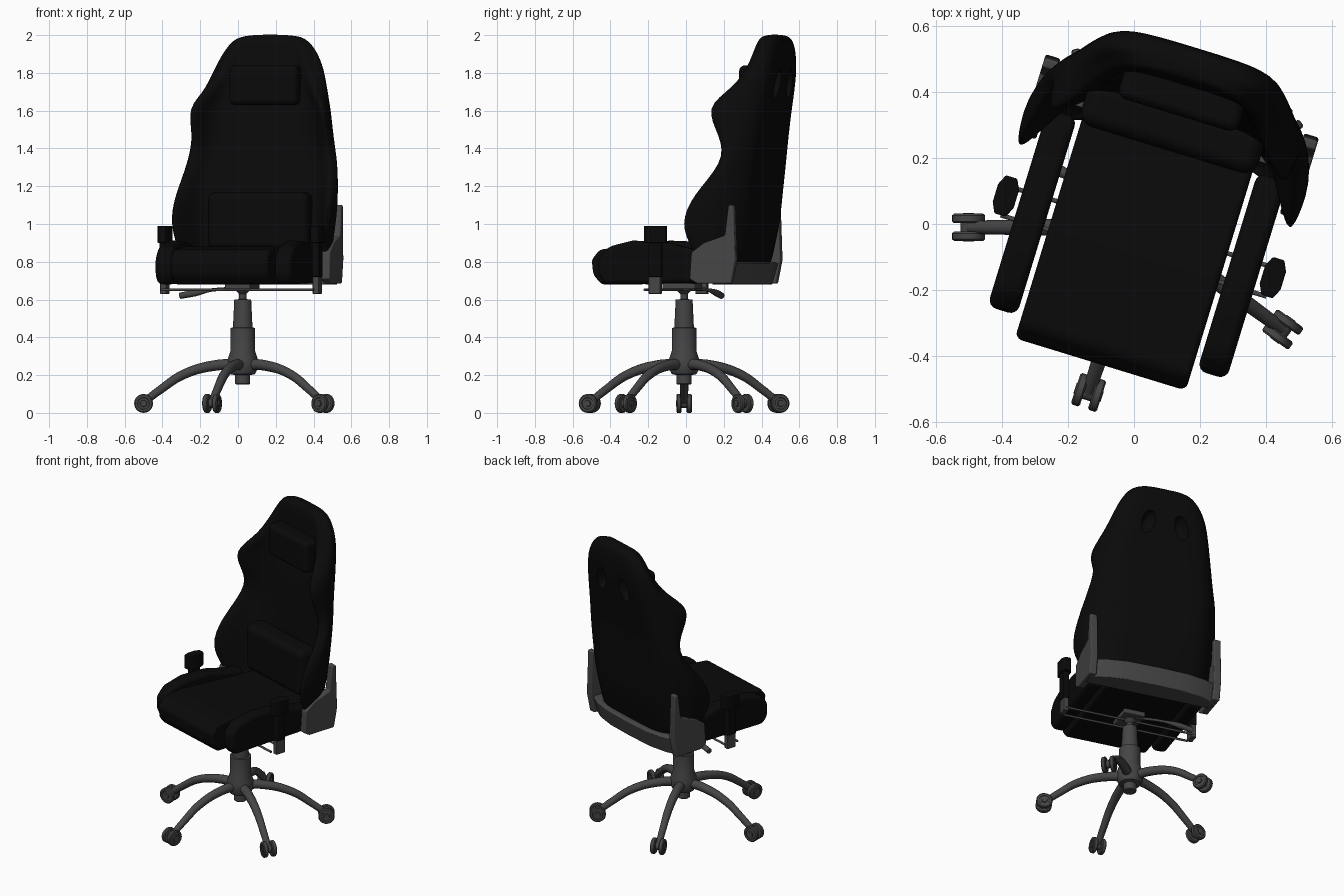
import bpy, math
from mathutils import Matrix, Vector

if "Cube" in bpy.data.objects:
    bpy.data.objects.remove(bpy.data.objects["Cube"])

# The whole chair is turned a little about its column
PLACE = Matrix.Translation((0.025, -0.01, 0)) @ Matrix.Rotation(math.radians(-17), 4, 'Z')


def material(name, value):
    m = bpy.data.materials.new(name)
    m.use_nodes = True
    colour = (value, value, value, 1)
    m.diffuse_color = colour
    bsdf = next(n for n in m.node_tree.nodes if n.type == 'BSDF_PRINCIPLED')
    bsdf.inputs["Base Color"].default_value = colour
    bsdf.inputs["Roughness"].default_value = 0.7
    return m


BLACK = material("black_upholstery", 0.003)
GREY = material("dark_grey_plastic", 0.06)


def finish(name, data, mat, local=Matrix()):
    ob = bpy.data.objects.new(name, data)
    bpy.context.collection.objects.link(ob)
    data.materials.append(mat)
    ob.matrix_world = PLACE @ local
    return ob


def smooth_by_angle(ob, degrees=35):
    bpy.ops.object.select_all(action='DESELECT')
    ob.select_set(True)
    bpy.context.view_layer.objects.active = ob
    bpy.ops.object.shade_smooth_by_angle(angle=math.radians(degrees))


def loft(name, rings, mat, local=Matrix(), bevel=0):
    """Skin closed rings of equal length and cap both ends."""
    n = len(rings[0])
    verts = [p for ring in rings for p in ring]
    faces = [tuple(range(n))[::-1], tuple(range(len(verts) - n, len(verts)))]
    for r in range(len(rings) - 1):
        for i in range(n):
            a, b = r * n + i, r * n + (i + 1) % n
            faces.append((a, b, b + n, a + n))
    mesh = bpy.data.meshes.new(name)
    mesh.from_pydata(verts, [], faces)
    bm = bmesh.new()
    bm.from_mesh(mesh)
    bmesh.ops.recalc_face_normals(bm, faces=bm.faces)
    bm.to_mesh(mesh)
    bm.free()
    ob = finish(name, mesh, mat, local)
    if bevel:
        mesh.shade_smooth()
        mod = ob.modifiers.new("round", 'BEVEL')
        mod.width, mod.segments, mod.harden_normals = bevel, 4, True
    return ob


def side_profile(name, points, u0, u1, mat, bevel):
    """Extrude a (y, z) outline across x."""
    return loft(name, [[(u, y, z) for y, z in points] for u in (u0, u1)], mat, bevel=bevel)


def box(name, lo, hi, mat, bevel):
    outline = [(lo[1], lo[2]), (hi[1], lo[2]), (hi[1], hi[2]), (lo[1], hi[2])]
    return side_profile(name, outline, lo[0], hi[0], mat, bevel)


def lathe(name, profile, mat, local=Matrix(), sides=24):
    turn = [math.tau * i / sides for i in range(sides)]
    rings = [[(r * math.cos(t), r * math.sin(t), z) for t in turn] for r, z in profile]
    ob = loft(name, rings, mat, local)
    smooth_by_angle(ob)
    return ob


def tube(name, points, radii, mat, local=Matrix()):
    curve = bpy.data.curves.new(name, 'CURVE')
    curve.dimensions = '3D'
    curve.bevel_depth, curve.bevel_resolution, curve.use_fill_caps = 1, 4, True
    spline = curve.splines.new('BEZIER')
    spline.bezier_points.add(len(points) - 1)
    for bp, p, r in zip(spline.bezier_points, points, radii):
        bp.co, bp.radius = p, r
        bp.handle_left_type = bp.handle_right_type = 'AUTO'
    return finish(name, curve, mat, local)


def mirrored(half):
    return half + [(-u, v) for u, v in reversed(half) if u > 0]


import bmesh

# Backrest: height, back width, back, side width, side, wing tip x, tip y, inner x, front
SECTIONS = [
    (.71, .29, .40, .39, .31, .37, .24, .30, .33),
    (.87, .30, .43, .415, .31, .405, .15, .30, .35),
    (1.0, .32, .46, .45, .29, .43, .095, .31, .36),
    (1.15, .34, .47, .46, .29, .425, .16, .31, .37),
    (1.33, .33, .49, .43, .36, .385, .33, .29, .39),
    (1.46, .32, .505, .40, .38, .36, .30, .27, .40),
    (1.62, .31, .53, .38, .38, .375, .21, .27, .42),
    (1.72, .29, .55, .35, .42, .29, .35, .21, .44),
    (1.85, .26, .567, .31, .48, .24, .43, .17, .45),
    (1.96, .20, .567, .24, .50, .19, .45, .13, .455),
    (2.005, .13, .55, .16, .505, .13, .47, .08, .47),
]
rings = []
for z, wb, vb, w, vm, ut, vt, ui, vf in SECTIONS:
    half = [(0, vb), (wb * .6, vb), (wb, vb - .01), (w, vm), (ut + .015, vt + .03),
            (ut, vt), (ut - .05, vt + (vf - vt) * .35), (ui, vf), (0, vf)]
    rings.append([(u, v, z) for u, v in mirrored(half)])
backrest = loft("backrest", rings, BLACK)
backrest.data.shade_smooth()
backrest.modifiers.new("soften", 'SUBSURF').levels = 2
backrest.modifiers["soften"].render_levels = 2

# Two slanted hollows in the rear of the headrest
for side in (-1, 1):
    tilt = Matrix.Rotation(side * -0.25, 4, 'Y') @ Matrix.Diagonal((.045, .09, .08, 1))
    arcs = [math.pi * (k / 10 - .5) for k in range(1, 10)]
    cutter = lathe("hollow_cutter", [(math.cos(a), math.sin(a)) for a in arcs], BLACK,
                   Matrix.Translation((side * .11, .565, 1.74)) @ tilt)
    cutter.hide_render = True
    cut = backrest.modifiers.new("hollow", 'BOOLEAN')
    cut.operation, cut.object = 'DIFFERENCE', cutter
bpy.ops.object.select_all(action='DESELECT')
bpy.context.view_layer.objects.active = backrest
backrest.select_set(True)
for mod in list(backrest.modifiers):
    bpy.ops.object.modifier_apply(modifier=mod.name)
for ob in [o for o in bpy.data.objects if o.name.startswith("hollow_cutter")]:
    bpy.data.objects.remove(ob)
smooth_by_angle(backrest, 50)

# Pillows
box("lumbar_pillow", (-.28, .245, .86), (.28, .39, 1.17), BLACK, .045)
box("head_pillow", (-.19, .355, 1.63), (.19, .48, 1.84), BLACK, .03)

# Seat cushion and side bolsters
seat = [(.32, .69), (-.38, .68), (-.425, .73), (-.435, .81), (-.39, .865),
        (-.25, .88), (0, .86), (.32, .84)]
side_profile("seat_cushion", seat, -.27, .27, BLACK, .02)
bolster = [(.26, .69), (-.33, .68), (-.365, .73), (-.365, .82), (-.31, .88),
           (-.18, .912), (0, .905), (.12, .875), (.26, .85)]
for side, word in ((-1, "right"), (1, "left")):
    side_profile(word + "_bolster", bolster, side * .285, side * .378, BLACK, .028)

    # Shell bracket at the lower corner of the backrest
    bracket = [(.2, .685), (.16, .71), (.17, .85), (.24, .90), (.355, .94), (.375, 1.1),
               (.405, 1.1), (.415, .81), (.39, .685)]
    side_profile(word + "_back_bracket", bracket, side * .385, side * .432, GREY, .008)

    # Armrest: octagonal pad, post and socket
    pad = [(.033, .028), (.018, .06), (-.018, .06), (-.033, .028)]
    pad += [(-a, -b) for a, b in pad]
    loft(word + "_arm_pad", [[(side * .422 + a, b - .03, z) for a, b in pad]
                             for z in (.9, .99)], BLACK, bevel=.005)
    box(word + "_arm_post", (side * .422 - .02, -.065, .72),
        (side * .422 + .02, .005, .91), BLACK, .006)
    box(word + "_arm_socket", (side * .422 - .017, -.063, .63),
        (side * .422 + .017, .003, .72), GREY, .004)

# Shell band round the foot of the backrest
plan = mirrored([(0, .45), (.2, .445), (.33, .42), (.43, .375), (.42, .3), (0, .3)])
loft("back_band", [[(u * s, v * t, z) for u, v in plan]
                   for s, t, z in ((.97, .93, .68), (1, 1, .79), (.95, .97, .8))],
     GREY, bevel=.004)

# Under-seat rails, plate and tilt lever
for v in (-.09, 0):
    tube("under_seat_rail", [(-.42, v, .652), (.42, v, .652)], (.007, .007), GREY)
box("tilt_plate", (-.07, -.1, .655), (.07, .08, .685), GREY, .006)
tube("tilt_lever", [(-.04, .04, .66), (-.2, .075, .65), (-.29, .09, .635), (-.375, .092, .62)],
     (.009, .009, .018, .017), GREY)

# Gas column and hub
lathe("column", [(.035, .15), (.04, .155), (.04, .2), (.065, .205), (.08, .235), (.08, .285),
                 (.065, .33), (.065, .45), (.052, .452), (.045, .6), (.02, .602),
                 (.02, .63), (.04, .65), (.04, .68)], GREY, sides=32)

# Five curved legs with twin-wheel castors
WHEEL = [(.02, -.014), (.044, -.014), (.05, -.009), (.05, .009), (.044, .014),
         (.032, .014), (.03, .010), (.018, .010), (.016, .016)]
for k in range(5):
    spin = Matrix.Rotation(math.radians(197 + 72 * k), 4, 'Z')
    tube("base_leg", [(.03, 0, .255), (.14, 0, .252), (.31, 0, .205), (.44, 0, .12), (.525, 0, .055)],
         (.03, .028, .025, .022, .02), GREY, spin)
    hub = Matrix.Translation((.525, 0, .05))
    lathe("castor_axle", [(.024, -.03), (.024, .03)], GREY,
          spin @ hub @ Matrix.Rotation(math.pi / 2, 4, 'X'))
    for side in (-1, 1):
        lathe("castor_wheel", WHEEL, GREY, spin @ Matrix.Translation((.525, side * .027, .05))
              @ Matrix.Rotation(-side * math.pi / 2, 4, 'X'))
